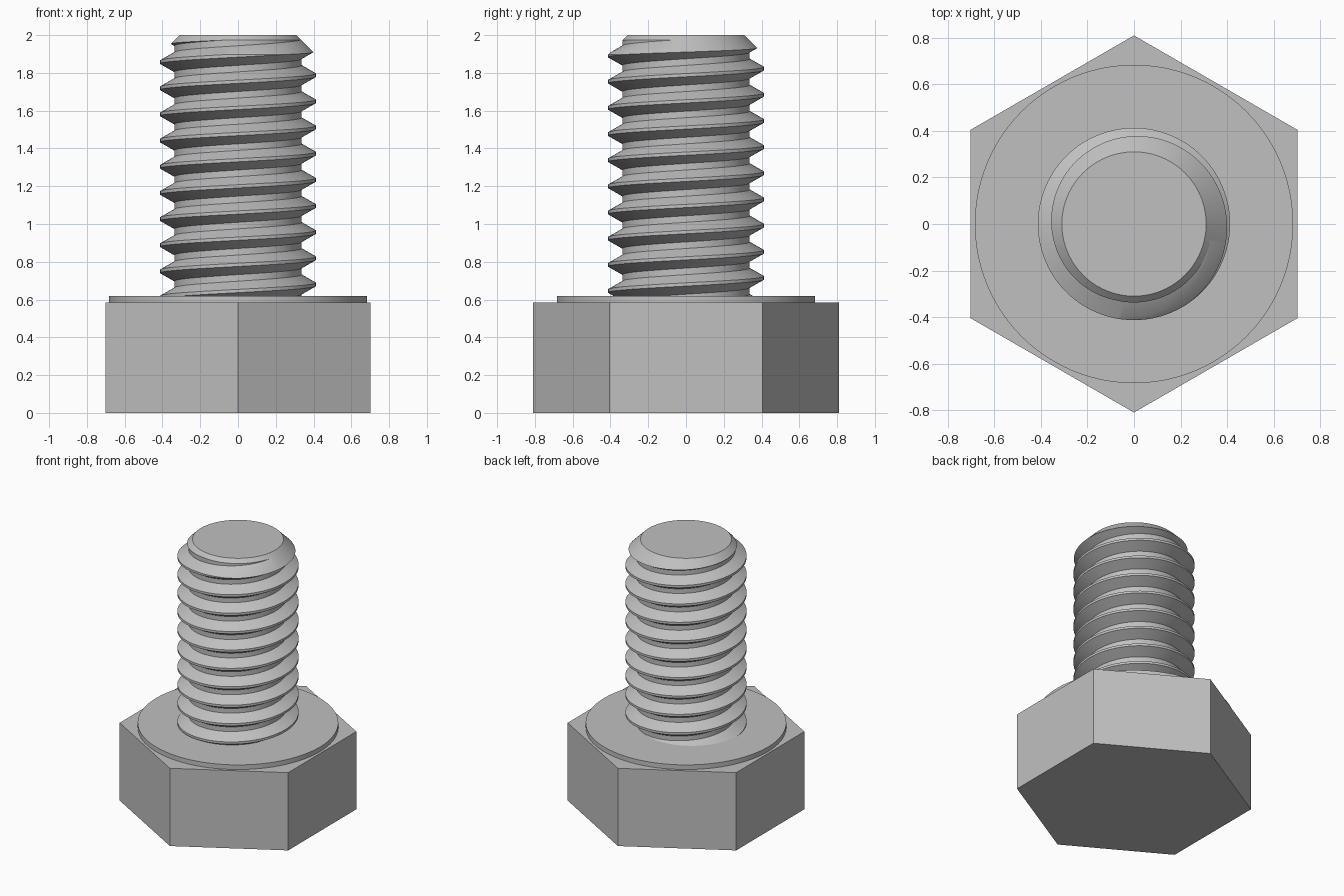
import bpy, bmesh
from math import sin, cos, pi, radians

cube = bpy.data.objects.get("Cube")
if cube:
    bpy.data.objects.remove(cube, do_unlink=True)

steel = bpy.data.materials.new("grey steel")
steel.use_nodes = True
colour = (0.53, 0.53, 0.53, 1)
steel.diffuse_color = colour
steel.node_tree.nodes["Principled BSDF"].inputs["Base Color"].default_value = colour


def finish(name, bm):
    bmesh.ops.recalc_face_normals(bm, faces=bm.faces)
    mesh = bpy.data.meshes.new(name)
    bm.to_mesh(mesh)
    bm.free()
    mesh.materials.append(steel)
    obj = bpy.data.objects.new(name, mesh)
    bpy.context.collection.objects.link(obj)
    return obj


def select(obj):
    bpy.ops.object.select_all(action='DESELECT')
    obj.select_set(True)
    bpy.context.view_layer.objects.active = obj


def turned(name, profile, sides, turn=0.0):
    """Closed solid with flat ends from (radius, height) rings."""
    bm = bmesh.new()
    rings = []
    for r, z in profile:
        angles = [turn + 2 * pi * i / sides for i in range(sides)]
        rings.append([bm.verts.new((r * cos(a), r * sin(a), z)) for a in angles])
    for low, high in zip(rings, rings[1:]):
        for i in range(sides):
            j = (i + 1) % sides
            bm.faces.new((low[i], low[j], high[j], high[i]))
    bm.faces.new(rings[0])
    bm.faces.new(rings[-1])
    return finish(name, bm)


def fan(bm, loop, z):
    tip = bm.verts.new((0, 0, z))
    for a, b in zip(loop, loop[1:] + loop[:1]):
        bm.faces.new((a, b, tip))


def threaded_rod(name, pitch, core, crest, start, turns, steps):
    """Solid rod with a right-hand helical thread."""
    half_flat = pitch / 16
    foot = half_flat + pitch * 5 / 16
    section = [(core, -foot), (crest, -half_flat), (crest, half_flat), (core, foot)]
    bm = bmesh.new()
    last = turns * steps
    rows = []
    for k in range(last + 1):
        a = 2 * pi * k / steps
        rise = start + pitch * k / steps
        rows.append([bm.verts.new((r * cos(a), r * sin(a), rise + z)) for r, z in section])
    for k in range(last):
        here, ahead = rows[k], rows[k + 1]
        for p in range(3):
            bm.faces.new((here[p], ahead[p], ahead[p + 1], here[p + 1]))
        # Root flat joins this turn to the next
        if k + steps < last:
            up, up_ahead = rows[k + steps], rows[k + steps + 1]
            bm.faces.new((here[3], ahead[3], up_ahead[0], up[0]))
    # Close both ends
    fan(bm, [r[0] for r in rows[:steps + 1]] + rows[0][:0:-1], start - pitch)
    fan(bm, [r[3] for r in rows[last - steps:]] + rows[last][2::-1],
        start + pitch * (turns + 1))
    return finish(name, bm)


# Hexagonal head and washer face
turned("hex_head", [(0.81, 0), (0.81, 0.585)], 6, pi / 2)
washer = turned("washer_face", [(0.684, 0.57), (0.684, 0.62)], 96)

# Threaded shank, trimmed to length with a chamfered tip
PITCH = 0.1385
shank = threaded_rod("threaded_shank", PITCH, 0.337, 0.413, 0.68 - 2 * PITCH, 13, 96)
trim = turned("tip_trim", [(0.51, 0.6), (0.51, 1.8), (0.31, 2)], 96, 0.01)
trim.hide_render = True
cut = shank.modifiers.new("trim", 'BOOLEAN')
cut.operation = 'INTERSECT'
cut.solver = 'EXACT'
cut.object = trim
select(shank)
bpy.ops.object.modifier_apply(modifier=cut.name)
bpy.data.objects.remove(trim, do_unlink=True)

for part in (washer, shank):
    select(part)
    bpy.ops.object.shade_smooth_by_angle(angle=radians(25))
